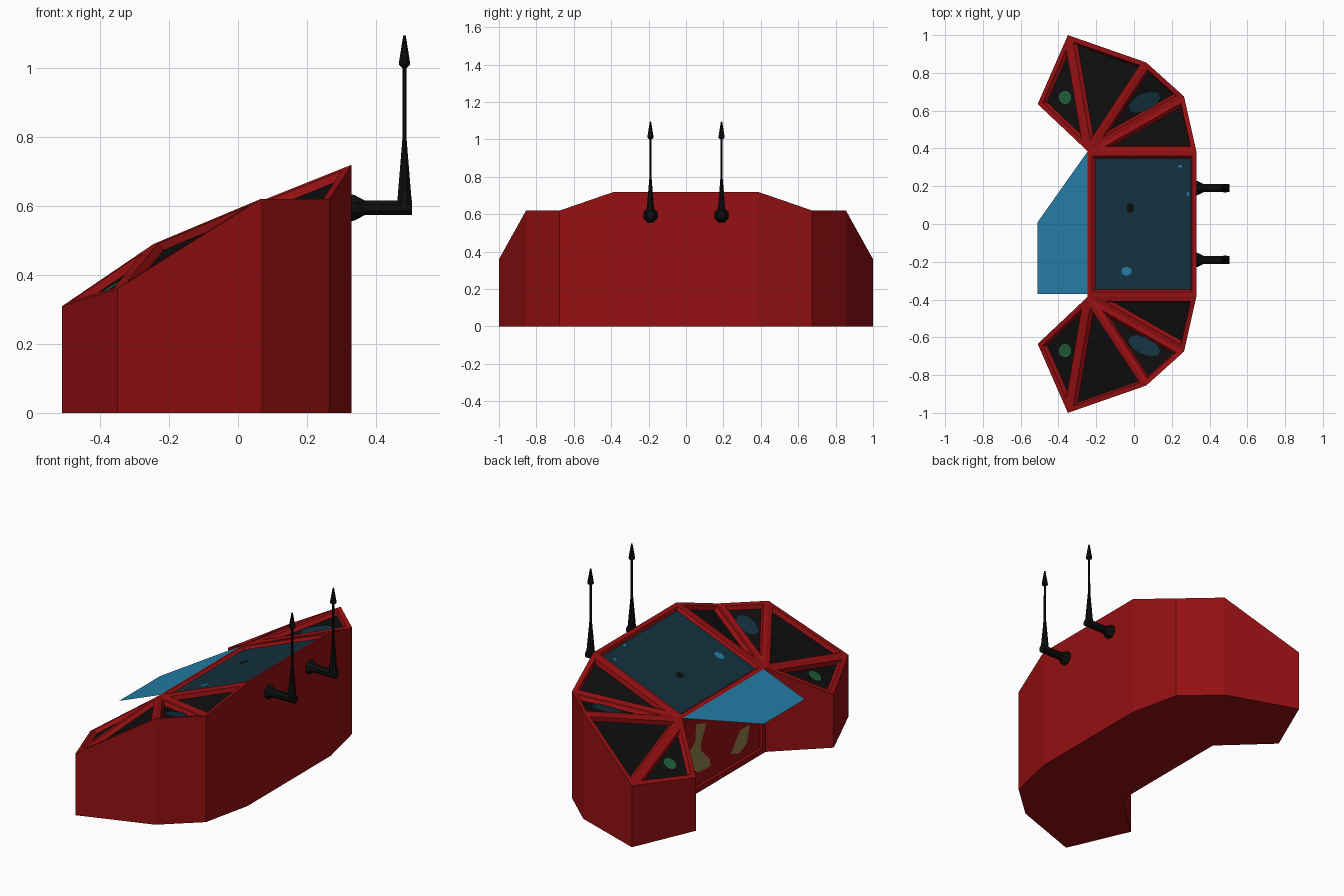
import bpy, bmesh, math
from mathutils import Vector, Matrix

cube = bpy.data.objects.get("Cube")
if cube:
    bpy.data.objects.remove(cube, do_unlink=True)


def material(name, r, g, b):
    m = bpy.data.materials.new(name)
    m.use_nodes = True
    m.diffuse_color = (r, g, b, 1)
    bsdf = m.node_tree.nodes["Principled BSDF"]
    bsdf.inputs["Base Color"].default_value = (r, g, b, 1)
    bsdf.inputs["Roughness"].default_value = 0.7
    return m


RED = material("red", 0.3, 0.005, 0.006)
BLACK = material("black", 0.0045, 0.0045, 0.0045)
TEAL = material("dark teal", 0.006, 0.03, 0.048)
BLUE = material("blue", 0.018, 0.2, 0.38)
GREEN = material("green", 0.014, 0.11, 0.04)
TAN = material("tan", 0.28, 0.22, 0.07)


def finish(bm, name, *mats):
    mesh = bpy.data.meshes.new(name)
    bm.to_mesh(mesh)
    bm.free()
    for m in mats:
        mesh.materials.append(m)
    ob = bpy.data.objects.new(name, mesh)
    bpy.context.collection.objects.link(ob)
    return ob


def plate(name, points, mat):
    bm = bmesh.new()
    bm.faces.new([bm.verts.new(p) for p in points])
    return finish(bm, name, mat)


# Console body: half outline with top heights, mirrored across y
half = [(-0.245, 0.385, 0.49), (-0.51, 0.635, 0.31), (-0.35, 1.0, 0.36),
        (0.065, 0.855, 0.62), (0.265, 0.675, 0.62), (0.33, 0.385, 0.72)]
outline = half + [(x, -y, z) for x, y, z in reversed(half)]
n = len(outline)

bm = bmesh.new()
top = [bm.verts.new(p) for p in outline]
base = [bm.verts.new((x, y, 0)) for x, y, z in outline]
bm.faces.new(base)
walls = [bm.faces.new((base[i], base[(i + 1) % n], top[(i + 1) % n], top[i])) for i in range(n)]
inner_wall = walls[-1]

# Top panels fan out from the two inner corners, with the screen between
screen = bm.faces.new((top[0], top[5], top[6], top[n - 1]))
fans = {}
for i in range(1, 5):
    fans[(i, 1)] = bm.faces.new((top[0], top[i], top[i + 1]))
    fans[(i, -1)] = bm.faces.new((top[n - 1], top[n - 1 - i], top[n - 2 - i]))
bmesh.ops.recalc_face_normals(bm, faces=bm.faces[:])


def recess(face, border, slope, depth, mat_index):
    for thickness, d in ((border, 0), (slope, -depth)):
        bmesh.ops.inset_individual(bm, faces=[face], thickness=thickness,
                                   depth=d, use_even_offset=True)
        bm.normal_update()
    face.material_index = mat_index


for f in fans.values():
    recess(f, 0.025, 0.012, 0.022, 1)
recess(screen, 0.025, 0.012, 0.015, 2)
recess(inner_wall, 0.03, 0.004, 0.012, 0)

planes = {k: (f.calc_center_median(), f.normal.copy()) for k, f in fans.items()}
planes["screen"] = (screen.calc_center_median(), screen.normal.copy())
finish(bm, "console_body", RED, BLACK, TEAL)


def on_plane(key, x, y, lift=0.004):
    co, no = planes[key]
    z = co.z - (no.x * (x - co.x) + no.y * (y - co.y)) / no.z
    return (x, y, z + lift)


def spot(name, key, cx, cy, rx, ry, angle, mat, sides=10):
    pts = []
    for i in range(sides):
        a = math.tau * (i + 0.5) / sides
        v = Matrix.Rotation(angle, 2) @ Vector((rx * math.cos(a), ry * math.sin(a)))
        pts.append(on_plane(key, cx + v.x, cy + v.y))
    plate(name, pts, mat)


# Painted marks on the wing panels and the screen
for s, side in ((1, "left"), (-1, "right")):
    spot("green_button_" + side, (1, s), -0.365, s * 0.67, 0.033, 0.036, 0, GREEN)
    spot("wing_display_" + side, (3, s), 0.055, s * 0.645, 0.09, 0.045,
         s * math.radians(25), TEAL)
spot("screen_blue_mark", "screen", -0.04, -0.25, 0.03, 0.025, 0, BLUE, 6)
spot("screen_dark_mark", "screen", -0.02, 0.085, 0.022, 0.03, 0, BLACK, 6)
spot("screen_corner_mark", "screen", 0.245, 0.305, 0.012, 0.01, 0, BLUE, 4)
spot("screen_edge_mark", "screen", 0.285, 0.16, 0.008, 0.015, 0, BLUE, 4)

# Blue sheet continuing the slope of the screen
plate("blue_sheet", [(-0.245, 0.385, 0.49), (-0.51, 0.01, 0.384),
                     (-0.51, -0.37, 0.384), (-0.245, -0.37, 0.49)], BLUE)

# Tan shapes on the inner wall
shapes = [[(0.15, 0.37), (0.244, 0.4), (0.253, 0.3), (0.31, 0.265), (0.31, 0.175),
           (0.225, 0.11), (0.11, 0.105), (0.12, 0.15), (0.2, 0.23), (0.2, 0.27)],
          [(-0.25, 0.21), (-0.16, 0.21), (-0.075, 0.105), (-0.15, 0.077), (-0.225, 0.11)]]
for i, shape in enumerate(shapes):
    plate(f"wall_marking_{i + 1}", [(-0.237, y, z) for y, z in shape], TAN)


# Antennas: turned profiles of (radius, height)
def turned(name, profile, matrix, sides=8):
    bm = bmesh.new()
    rings = [[bm.verts.new((r * math.cos(math.tau * (i + 0.5) / sides),
                            r * math.sin(math.tau * (i + 0.5) / sides), h))
              for i in range(sides)] for r, h in profile]
    for a, b in zip(rings, rings[1:]):
        for i in range(sides):
            j = (i + 1) % sides
            bm.faces.new((a[i], a[j], b[j], b[i]))
    bm.faces.new(rings[0][::-1])
    bm.faces.new(rings[-1])
    bm.transform(matrix)
    finish(bm, name, BLACK)


arm = [(0.042, 0), (0.04, 0.01), (0.023, 0.04), (0.023, 0.177)]
mast = [(0.024, 0), (0.022, 0.03), (0.007, 0.2), (0.006, 0.41),
        (0.018, 0.42), (0.016, 0.435), (0.004, 0.505)]
for s, side in ((1, "left"), (-1, "right")):
    turned("antenna_arm_" + side, arm,
           Matrix.Translation((0.328, s * 0.19, 0.595)) @ Matrix.Rotation(math.pi / 2, 4, 'Y'))
    turned("antenna_mast_" + side, mast, Matrix.Translation((0.483, s * 0.19, 0.59)))
